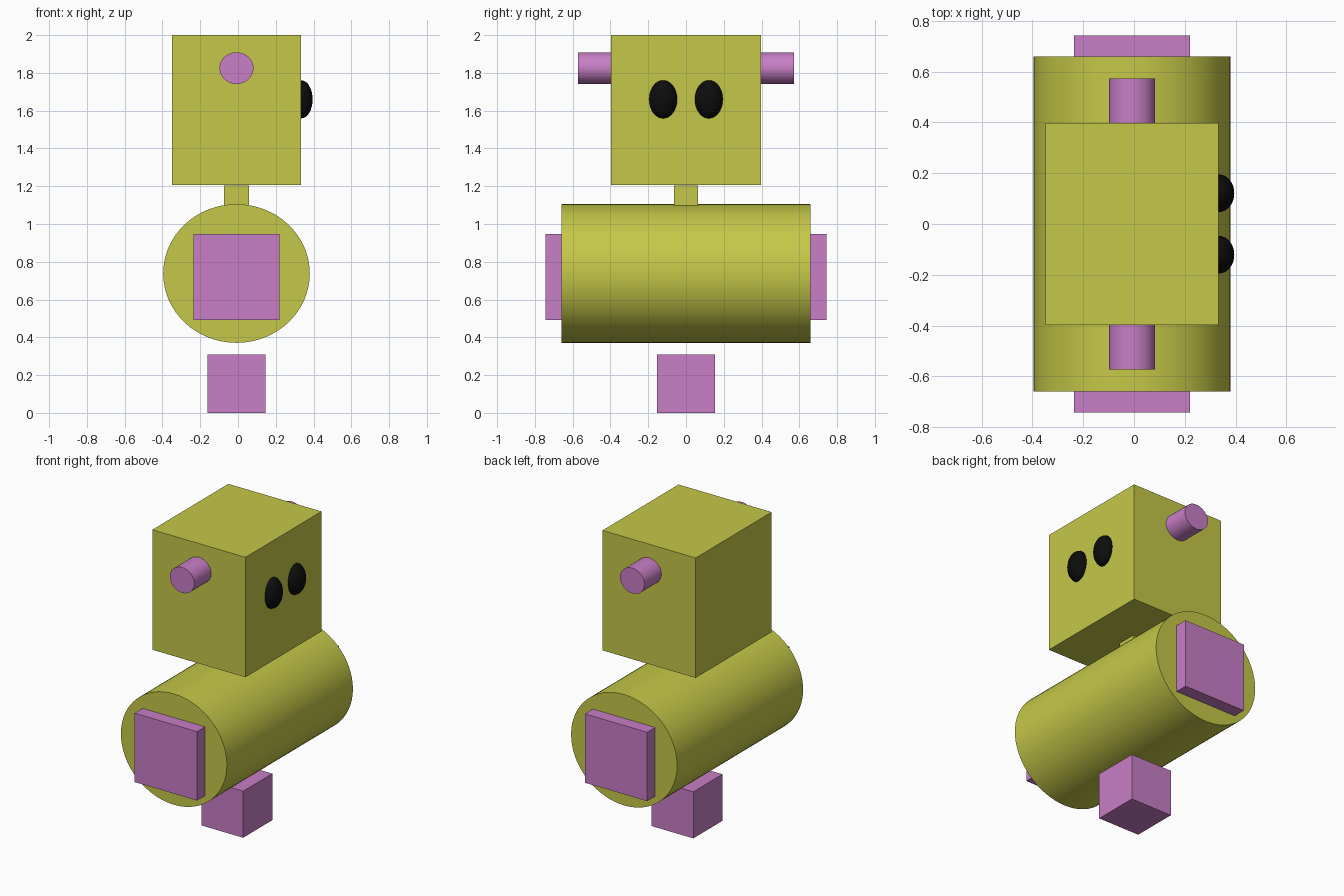
import bpy
from math import radians

if "Cube" in bpy.data.objects:
    bpy.data.objects.remove(bpy.data.objects["Cube"])

CX = -0.008  # body axis, offset because the eyes protrude on one side


def material(name, color):
    mat = bpy.data.materials.new(name)
    mat.diffuse_color = (*color, 1)
    mat.use_nodes = True
    mat.node_tree.nodes["Principled BSDF"].inputs["Base Color"].default_value = mat.diffuse_color
    return mat


YELLOW = material("yellow", (0.56, 0.58, 0.065))
PINK = material("pink", (0.58, 0.21, 0.57))
BLACK = material("black", (0.004, 0.004, 0.004))


def finish(name, mat, scale, smooth=False):
    ob = bpy.context.object
    ob.name = name
    ob.scale = scale
    bpy.ops.object.transform_apply(location=False, rotation=True, scale=True)
    ob.data.materials.append(mat)
    if smooth:
        bpy.ops.object.shade_smooth_by_angle(angle=radians(40))
    return ob


def box(name, center, size, mat):
    bpy.ops.mesh.primitive_cube_add(size=1, location=center)
    return finish(name, mat, size)


def cylinder_y(name, center, rx, rz, length, mat):
    # Elliptical cylinder lying along y
    bpy.ops.mesh.primitive_cylinder_add(vertices=64, radius=1, depth=1, location=center,
                                        rotation=(radians(90), 0, 0))
    return finish(name, mat, (rx, rz, length), True)


# Foot, body, neck and head
box("foot", (CX, 0, 0.154), (0.305, 0.305, 0.308), PINK)
cylinder_y("body", (CX, 0, 0.738), 0.388, 0.367, 1.318, YELLOW)
box("neck", (CX, 0, 1.15), (0.133, 0.128, 0.11), YELLOW)
box("head", (CX, 0, 1.603), (0.682, 0.795, 0.794), YELLOW)

for side, label in ((-1, "front"), (1, "back")):
    # Square plate on each end of the body
    box(label + "_side_plate", (CX, side * 0.70, 0.72), (0.456, 0.086, 0.456), PINK)
    # Stubby ear on each side of the head
    cylinder_y(label + "_ear", (CX, side * 0.482, 1.825), 0.09, 0.084, 0.182, PINK)
    # Oval eye on the +x face
    bpy.ops.mesh.primitive_uv_sphere_add(segments=32, ring_count=16, radius=1,
                                         location=(0.335, side * 0.121, 1.66))
    finish(label + "_eye", BLACK, (0.06, 0.074, 0.101), True)
